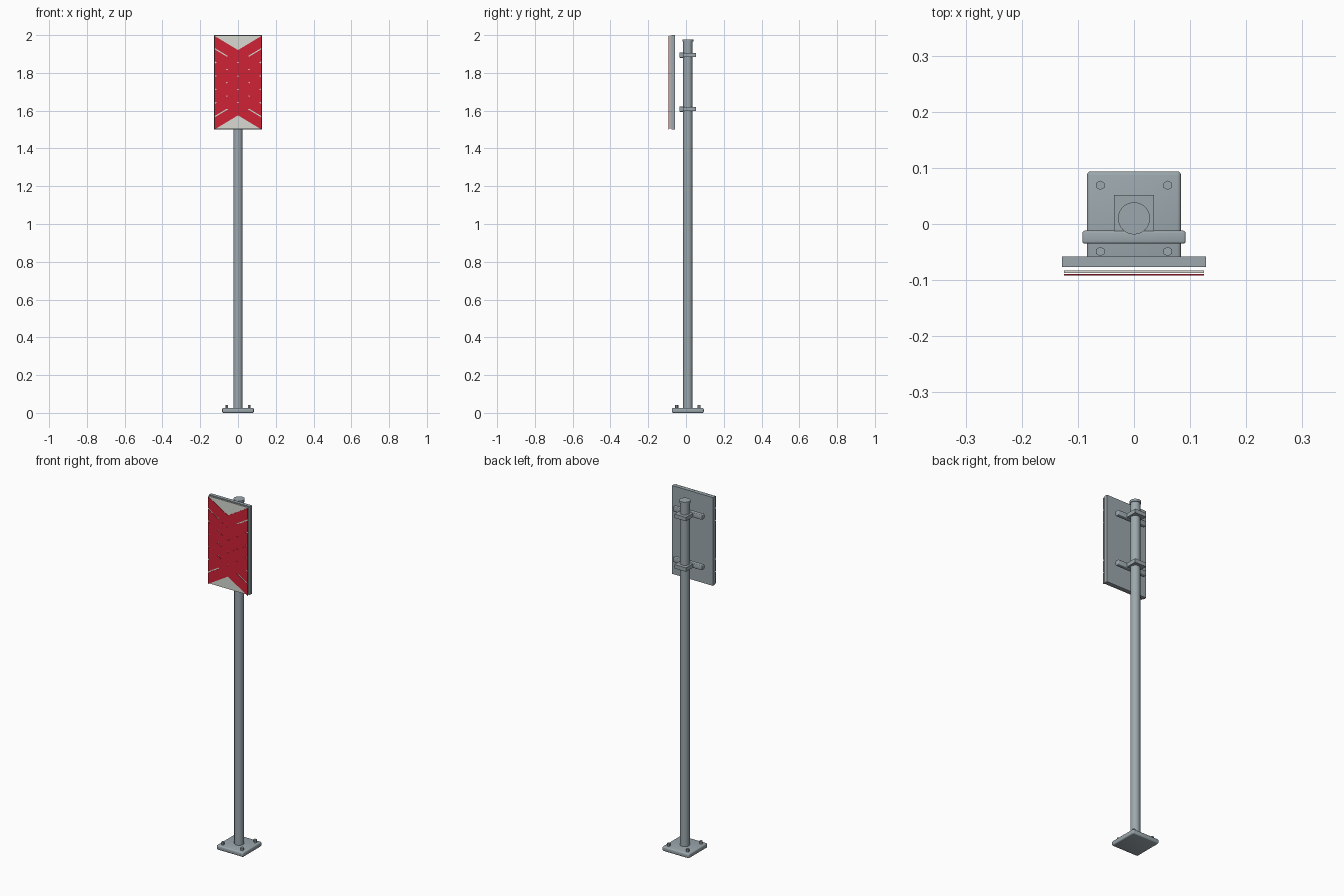
import bpy, bmesh, math

if "Cube" in bpy.data.objects:
    bpy.data.objects.remove(bpy.data.objects["Cube"])


def mat(name, rgb):
    m = bpy.data.materials.new(name)
    m.diffuse_color = (*rgb, 1)
    m.use_nodes = True
    m.node_tree.nodes["Principled BSDF"].inputs["Base Color"].default_value = m.diffuse_color
    return m


steel = mat("grey steel", (0.33, 0.39, 0.42))
white = mat("off white", (0.68, 0.70, 0.64))
red = mat("sign red", (0.62, 0.016, 0.036))


def finish(name, bm, material, smooth=False):
    bmesh.ops.recalc_face_normals(bm, faces=bm.faces)
    me = bpy.data.meshes.new(name)
    bm.to_mesh(me)
    bm.free()
    me.materials.append(material)
    ob = bpy.data.objects.new(name, me)
    bpy.context.collection.objects.link(ob)
    if smooth:
        bpy.ops.object.select_all(action='DESELECT')
        bpy.context.view_layer.objects.active = ob
        ob.select_set(True)
        bpy.ops.object.shade_smooth_by_angle(angle=math.radians(35))
    return ob


def box(name, x, y, z, material, bevel=0):
    """Box from (min, max) ranges, with optional rounded edges."""
    bm = bmesh.new()
    bmesh.ops.create_cube(bm, size=1)
    for v in bm.verts:
        v.co = [r[0] if c < 0 else r[1] for c, r in zip(v.co, (x, y, z))]
    if bevel:
        bmesh.ops.bevel(bm, geom=bm.edges[:], offset=bevel, segments=3,
                        profile=0.5, affect='EDGES')
    return finish(name, bm, material, bevel > 0)


def rod(name, x, y, z0, z1, r, sides=32):
    bm = bmesh.new()
    bmesh.ops.create_cone(bm, cap_ends=True, segments=sides, radius1=r,
                          radius2=r, depth=z1 - z0)
    bmesh.ops.translate(bm, verts=bm.verts, vec=(x, y, (z0 + z1) / 2))
    return finish(name, bm, steel, sides > 8)


PY = 0.01  # pole centre in y

# Base plate with four hex bolts
box("base_plate", (-0.084, 0.084), (PY - 0.084, PY + 0.084), (0, 0.026), steel, 0.007)
for sx in (-1, 1):
    for sy in (-1, 1):
        rod("anchor_bolt", sx * 0.06, PY + sy * 0.059, 0.02, 0.042, 0.0085, 6)

# Pole and cap
rod("pole", 0, PY, 0.02, 1.967, 0.025)
rod("pole_cap", 0, PY, 1.965, 1.978, 0.0286)

# Pole clamps with cross bars
for z in (1.608, 1.894):
    box("clamp", (-0.036, 0.036), (-0.02, 0.052), (z - 0.011, z + 0.011), steel)
    box("cross_bar", (-0.092, 0.092), (-0.035, -0.012), (z - 0.014, z + 0.014), steel, 0.004)

# Sign backing and its light face
box("sign_back", (-0.128, 0.128), (-0.077, -0.058), (1.5, 2.0), steel)
box("sign_face", (-0.125, 0.125), (-0.087, -0.083), (1.503, 1.997), white)

# Two opposed families of chevron stripes, crossing into a lattice
W, SLOPE, COUNT, GAP = 0.125, 0.6, 5, 0.007
LOW, HIGH = 1.575, 1.921
pitch = (HIGH - LOW + GAP) / COUNT


def chevrons(name, direction, y0, y1):
    bm = bmesh.new()
    rise = direction * SLOPE * W
    for i in range(COUNT):
        a = LOW + i * pitch
        b = a + pitch - GAP
        for s in (-1, 1):
            outline = [(0, a), (s * W, a + rise), (s * W, b + rise), (0, b)]
            face = bm.faces.new([bm.verts.new((x, y0, z)) for x, z in outline])
            ext = bmesh.ops.extrude_face_region(bm, geom=[face])
            verts = [g for g in ext["geom"] if isinstance(g, bmesh.types.BMVert)]
            bmesh.ops.translate(bm, verts=verts, vec=(0, y1 - y0, 0))
    return finish(name, bm, red)


chevrons("chevrons_down", 1, -0.0895, -0.092)
chevrons("chevrons_up", -1, -0.0893, -0.0917)
